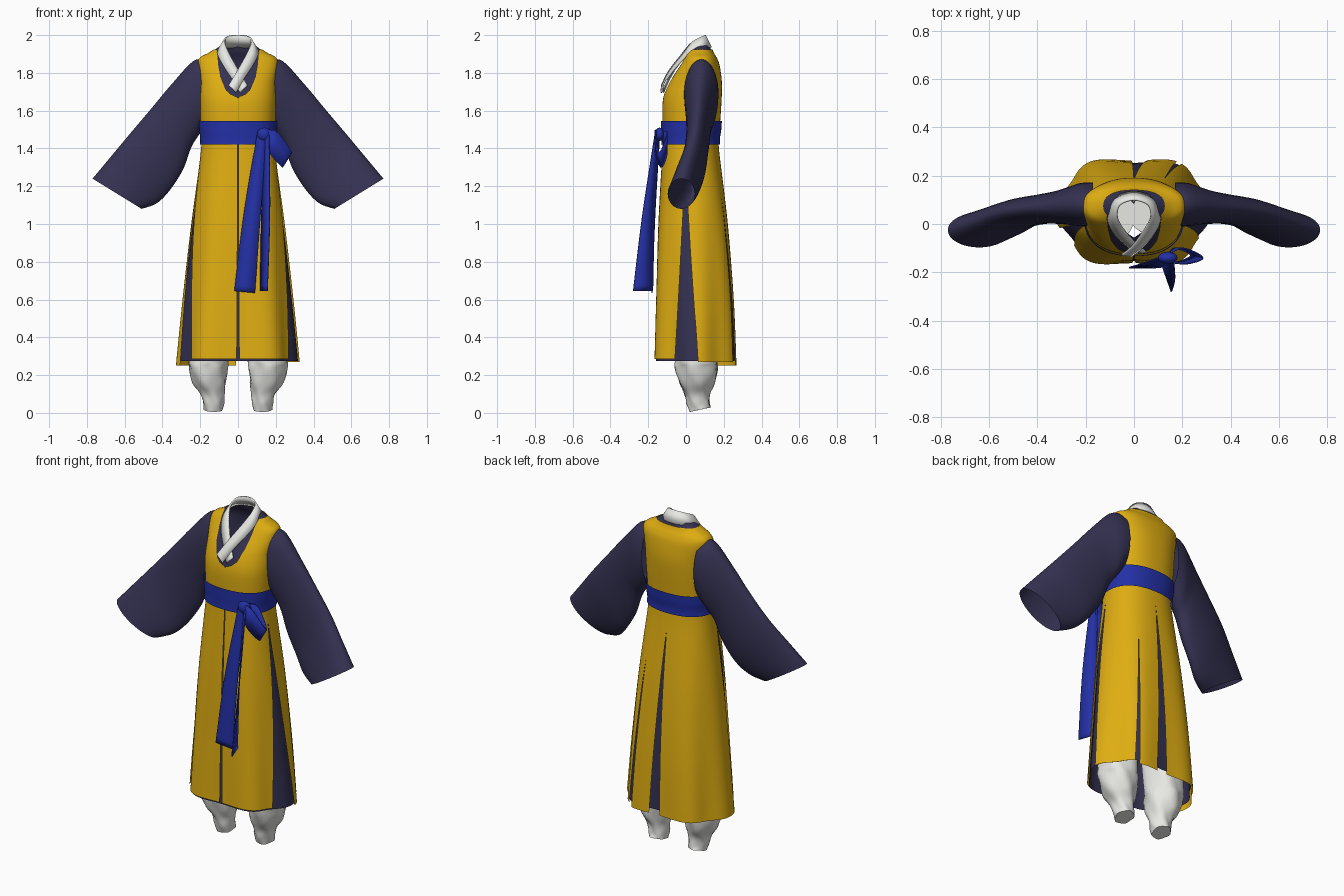
import bpy
import math
from mathutils import Vector

cube = bpy.data.objects.get("Cube")
if cube:
    bpy.data.objects.remove(cube, do_unlink=True)


def material(name, rgb):
    m = bpy.data.materials.new(name)
    m.use_nodes = True
    m.diffuse_color = (*rgb, 1)
    bsdf = m.node_tree.nodes["Principled BSDF"]
    bsdf.inputs["Base Color"].default_value = (*rgb, 1)
    bsdf.inputs["Roughness"].default_value = 0.8
    return m


YELLOW = material("mustard yellow", (0.74, 0.42, 0.006))
NAVY = material("dark navy", (0.034, 0.031, 0.082))
BLUE = material("royal blue", (0.017, 0.030, 0.38))
WHITE = material("off white", (0.80, 0.80, 0.77))


def smooth(rows, n):
    """Catmull-Rom interpolation through rows of points."""
    out = []
    for i in range(len(rows) - 1):
        quad = [rows[max(0, min(len(rows) - 1, i + k))] for k in (-1, 0, 1, 2)]
        for s in range(n):
            t = s / n
            out.append([(p1 * 2 + (p2 - p0) * t + (p0 * 2 - p1 * 5 + p2 * 4 - p3) * t * t
                         + (p1 * 3 - p0 - p2 * 3 + p3) * t ** 3) / 2
                        for p0, p1, p2, p3 in zip(*quad)])
    out.append(rows[-1])
    return out


def skin(name, mat, rows, closed=False, cap=False, thick=0):
    """Join rows of points into a smooth surface."""
    n = len(rows[0])
    verts = [tuple(p) for row in rows for p in row]
    faces = [(j * n + i, j * n + (i + 1) % n, (j + 1) * n + (i + 1) % n, (j + 1) * n + i)
             for j in range(len(rows) - 1) for i in range(n if closed else n - 1)]
    if cap:
        faces += [tuple(reversed(range(n))), tuple(range(len(verts) - n, len(verts)))]
    me = bpy.data.meshes.new(name)
    me.from_pydata(verts, [], faces)
    me.materials.append(mat)
    ob = bpy.data.objects.new(name, me)
    bpy.context.collection.objects.link(ob)
    if thick:
        mod = ob.modifiers.new("thickness", "SOLIDIFY")
        mod.thickness = thick
        mod.offset = 0
    bpy.ops.object.select_all(action="DESELECT")
    ob.select_set(True)
    bpy.context.view_layer.objects.active = ob
    bpy.ops.object.shade_smooth_by_angle(angle=math.radians(50))
    return ob


# Robe silhouette: height, half width, front, back
POWER = 0.85
KEYS = [(0.24, 0.305, -0.165, 0.265), (0.6, 0.275, -0.155, 0.25), (1.0, 0.235, -0.14, 0.215),
        (1.4, 0.186, -0.115, 0.165), (1.5, 0.188, -0.115, 0.17), (1.65, 0.195, -0.115, 0.18),
        (1.75, 0.195, -0.085, 0.182), (1.84, 0.205, -0.03, 0.17), (1.88, 0.195, -0.005, 0.155),
        (1.905, 0.15, 0.005, 0.14), (1.93, 0.112, 0.02, 0.13), (1.95, 0.085, 0.03, 0.122)]
PROFILE = smooth(KEYS, 6)


def lookup(table, z):
    z = max(table[0][0], min(table[-1][0], z))
    for a, b in zip(table, table[1:]):
        if z <= b[0]:
            t = (z - a[0]) / (b[0] - a[0])
            return [u + (v - u) * t for u, v in zip(a, b)]


def robe_point(deg, z, off):
    _, hw, front, back = lookup(PROFILE, z)
    flare = max(0, min(1, 1.3 - z))
    fold = 1 - 0.05 * flare * math.cos(math.radians(6 * (deg - 90)))
    c, s = math.cos(math.radians(deg)), math.sin(math.radians(deg))
    x = math.copysign(abs(c) ** POWER, c) * (hw * fold + off)
    y = math.copysign(abs(s) ** POWER, s) * ((back - front) / 2 * fold + off)
    return Vector((x, (front + back) / 2 + y, z))


def panel(name, mat, z0, z1, start, end, off, nz=40, na=24):
    """Part of the robe between two edges, each an angle depending on height."""
    rows = []
    for j in range(nz + 1):
        z = z0 + (z1 - z0) * j / nz
        a, b = start(z), end(z)
        rows.append([robe_point(a + (b - a) * i / na, z, off) for i in range(na + 1)])
    return skin(name, mat, rows)


def opening(table):
    """Half angle of a neckline whose half width is given by height."""
    def angle(z):
        x, hw = lookup(table, z)[1], lookup(PROFILE, z)[1]
        return math.degrees(math.asin(min(1, x / hw) ** (1 / POWER)))
    return angle


def slit(top, bottom, z_top=1.35):
    """Edge that moves from one angle at the waist to another at the hem."""
    return lambda z: top + (bottom - top) * max(0, min(1, (z_top - z) / (z_top - 0.28)))


# Dark inner robe and yellow vest with their necklines
v_neck = opening([(1.80, 0), (1.85, 0.05), (1.90, 0.08), (1.95, 0.085)])
u_neck = opening([(1.67, 0), (1.685, 0.035), (1.71, 0.062), (1.78, 0.09), (1.85, 0.102), (1.93, 0.106)])
panel("inner_robe_skirt", NAVY, 0.275, 1.5, lambda z: -90, lambda z: 270, 0, 30, 96)
panel("inner_robe_top", NAVY, 1.5, 1.95, lambda z: v_neck(z) - 90, lambda z: 270 - v_neck(z), 0, 45, 96)
panel("vest", YELLOW, 1.42, 1.925, lambda z: u_neck(z) - 90, lambda z: 270 - u_neck(z), 0.008, 70, 96)

# Yellow skirt panels with slits between them
panel("skirt_front_left", YELLOW, 0.285, 1.45, slit(-89.8, -89.3), slit(-8, -27), 0.009)
panel("skirt_front_right", YELLOW, 0.285, 1.45, slit(-172, -143), slit(-90.2, -90.7), 0.009)
panel("skirt_side_left", YELLOW, 0.27, 1.45, slit(-8, 2), slit(60, 56, 1.15), 0.009)
panel("skirt_back_left", YELLOW, 0.25, 1.45, slit(60, 61, 1.15), slit(90, 82, 1.3), 0.009)
panel("skirt_back_right", YELLOW, 0.25, 1.45, slit(90, 91), slit(188, 194), 0.009, 40, 36)

# Belt, knot and bow
panel("belt", BLUE, 1.42, 1.545, lambda z: -90, lambda z: 270, 0.017, 6, 96)
bpy.ops.mesh.primitive_uv_sphere_add(segments=20, ring_count=12, location=(0.14, -0.14, 1.475))
knot = bpy.context.object
knot.name = "belt_knot"
knot.scale = (0.04, 0.025, 0.035)
knot.data.materials.append(BLUE)
bpy.ops.object.shade_smooth_by_angle()


def ribbon(name, mat, pairs, thick=0.006):
    rows = smooth([[Vector(a), Vector(b)] for a, b in pairs], 8)
    return skin(name, mat, rows, thick=thick)


ribbon("bow_loop", BLUE, [((0.14, -0.15, 1.50), (0.14, -0.15, 1.45)),
                          ((0.21, -0.165, 1.485), (0.17, -0.16, 1.37)),
                          ((0.285, -0.14, 1.38), (0.235, -0.13, 1.30)),
                          ((0.20, -0.10, 1.48), (0.17, -0.10, 1.38)),
                          ((0.14, -0.13, 1.49), (0.14, -0.13, 1.45))])
ribbon("belt_tail_wide", BLUE, [((0.10, -0.14, 1.47), (0.15, -0.15, 1.47)),
                                ((0.03, -0.165, 1.05), (0.12, -0.175, 1.05)),
                                ((-0.02, -0.18, 0.645), (0.09, -0.18, 0.635))])
ribbon("belt_tail_narrow", BLUE, [((0.135, -0.14, 1.47), (0.165, -0.165, 1.47)),
                                  ((0.125, -0.165, 1.05), (0.168, -0.23, 1.05)),
                                  ((0.118, -0.175, 0.645), (0.155, -0.28, 0.645))])

# White crossed collar running round the back of the neck
side = [((-0.05, -0.128, 1.735), (-0.01, -0.132, 1.695)), ((-0.005, -0.09, 1.81), (0.035, -0.097, 1.772)),
        ((0.045, -0.02, 1.90), (0.085, -0.035, 1.85)), ((0.07, 0.03, 1.96), (0.108, 0.025, 1.905)),
        ((0.058, 0.08, 1.99), (0.088, 0.10, 1.93))]
back = [((0, 0.10, 2.0), (0, 0.133, 1.935))]
other = [tuple((-p[0], p[1] + (0.012 if p[2] < 1.82 else 0), p[2]) for p in pair) for pair in reversed(side)]
ribbon("collar", WHITE, side + back + other, 0.008)

# Wide sleeves: upper edge x z, lower edge x z, centre y, half thickness
SLEEVE = [(0.17, 1.87, 0.17, 1.52, 0.08, 0.092), (0.24, 1.86, 0.215, 1.46, 0.08, 0.088),
          (0.36, 1.73, 0.25, 1.40, 0.07, 0.07), (0.46, 1.61, 0.29, 1.29, 0.062, 0.062),
          (0.57, 1.48, 0.36, 1.18, 0.045, 0.062), (0.67, 1.36, 0.43, 1.11, 0.01, 0.068),
          (0.77, 1.24, 0.51, 1.08, -0.025, 0.072)]
for label, sign in (("left", 1), ("right", -1)):
    rows = []
    for ux, uz, lx, lz, cy, t in SLEEVE:
        mid, half = Vector((ux + lx, 0, uz + lz)) / 2, Vector((ux - lx, 0, uz - lz)) / 2
        row = []
        for i in range(32):
            a = sign * math.tau * i / 32
            p = mid + half * math.cos(a) + Vector((0, cy + t * math.sin(a), 0))
            row.append(Vector((p.x * sign, p.y, p.z)))
        rows.append(row)
    skin("sleeve_" + label, NAVY, list(reversed(smooth(rows, 5))), closed=True)

# Baggy trouser legs: height, centre x, half width, centre y, half depth
LEG = [(0.005, 0.13, 0.05, 0.075, 0.055), (0.05, 0.13, 0.055, 0.065, 0.06), (0.10, 0.135, 0.063, 0.06, 0.066),
       (0.16, 0.15, 0.088, 0.058, 0.092), (0.24, 0.158, 0.102, 0.055, 0.11), (0.34, 0.155, 0.105, 0.055, 0.11),
       (0.9, 0.10, 0.10, 0.05, 0.10), (1.3, 0.07, 0.08, 0.04, 0.09)]
for label, sign in (("left", 1), ("right", -1)):
    rows = []
    for k, (z, cx, hw, cy, hd) in enumerate(LEG):
        row = []
        for i in range(28):
            a = math.tau * i / 28
            r = 1 + 0.06 * math.sin(5 * a + 2 * k + sign)
            row.append(Vector((sign * cx + hw * r * math.cos(a), cy + hd * r * math.sin(a),
                               z + (0.012 * (1 + math.sin(a)) if k == 0 else 0))))
        rows.append(row)
    skin("trouser_leg_" + label, WHITE, smooth(rows, 4), closed=True, cap=True)
